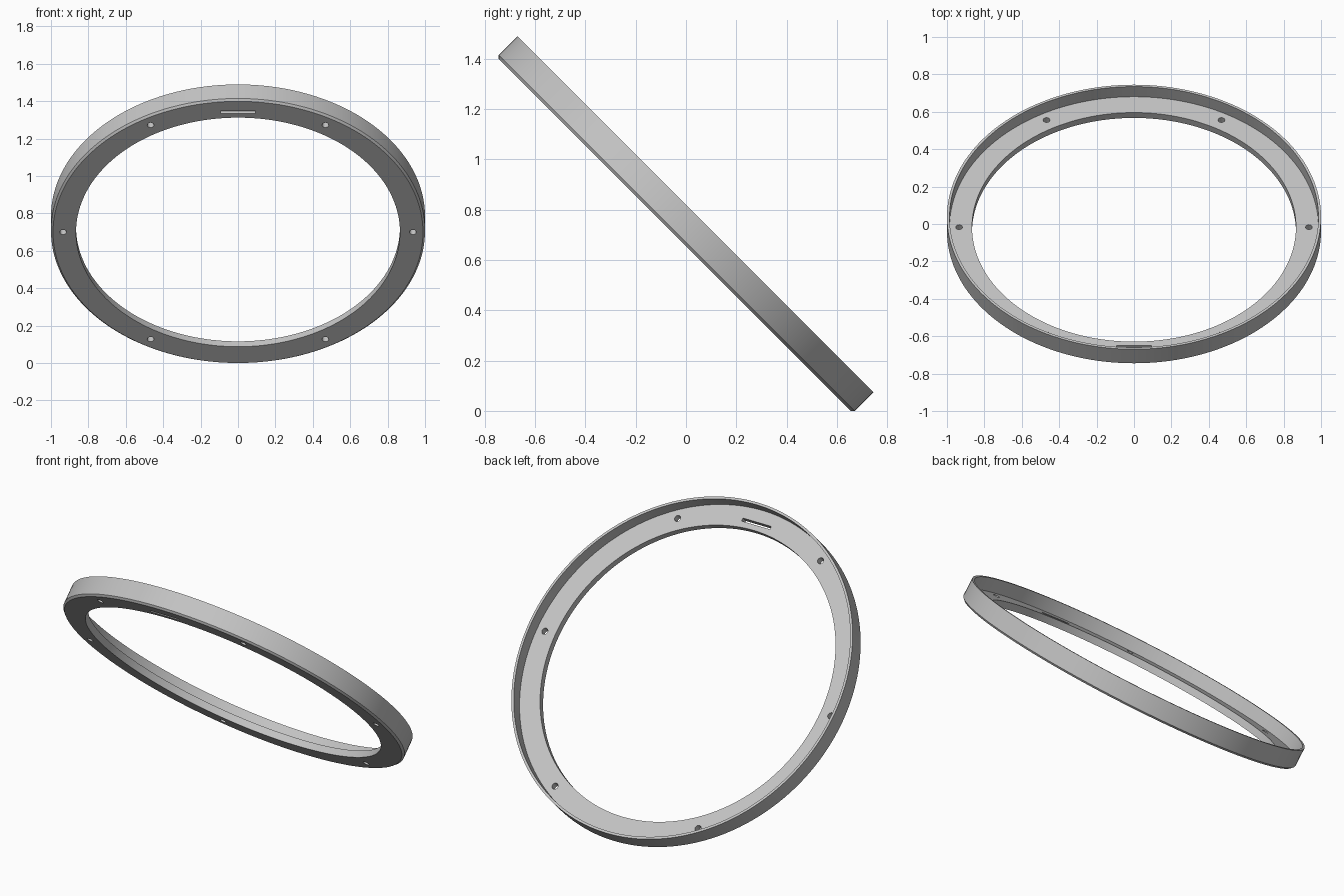
import bpy, bmesh
from math import cos, sin, pi, radians
from mathutils import Matrix, Vector

if "Cube" in bpy.data.objects:
    bpy.data.objects.remove(bpy.data.objects["Cube"], do_unlink=True)

SEGMENTS = 192
HALF = 0.0585        # half the rim height
FLOOR = -0.018       # upper face of the flange
INNER, LIP = 0.866, 0.986
CHAMFER = 0.011
HOLE_CIRCLE, HOLE_RADIUS = 0.935, 0.018
SLOT_RADIUS = 0.906

grey = bpy.data.materials.new("light grey")
grey.use_nodes = True
colour = (0.55, 0.55, 0.55, 1)
grey.diffuse_color = colour
grey.node_tree.nodes["Principled BSDF"].inputs["Base Color"].default_value = colour


def make_object(name, bm):
    bmesh.ops.recalc_face_normals(bm, faces=bm.faces)
    mesh = bpy.data.meshes.new(name)
    bm.to_mesh(mesh)
    bm.free()
    obj = bpy.data.objects.new(name, mesh)
    bpy.context.collection.objects.link(obj)
    mesh.materials.append(grey)
    return obj


# Ring: L-shaped section (flat flange and thin rim) revolved around the axis
section = [(INNER, -HALF), (1 - CHAMFER, -HALF), (1, CHAMFER - HALF),
           (1, HALF), (LIP, HALF), (LIP, FLOOR), (INNER, FLOOR)]
bm = bmesh.new()
rings = []
for i in range(SEGMENTS):
    a = 2 * pi * i / SEGMENTS
    rings.append([bm.verts.new((r * cos(a), r * sin(a), z)) for r, z in section])
for i, ring in enumerate(rings):
    following = rings[(i + 1) % SEGMENTS]
    for j in range(len(section)):
        k = (j + 1) % len(section)
        bm.faces.new((ring[j], following[j], following[k], ring[k]))
ring_obj = make_object("flanged_ring", bm)

# Cutter: six screw holes and one narrow slot
bm = bmesh.new()
for i in range(6):
    a = i * pi / 3
    place = Matrix.Translation((HOLE_CIRCLE * cos(a), HOLE_CIRCLE * sin(a), -0.04))
    bmesh.ops.create_cone(bm, cap_ends=True, segments=24, radius1=HOLE_RADIUS,
                          radius2=HOLE_RADIUS, depth=0.1, matrix=place)
slot = Matrix.Translation((0, -SLOT_RADIUS, -0.04)) @ Matrix.Diagonal((0.185, 0.018, 0.1, 1))
bmesh.ops.create_cube(bm, size=1, matrix=slot)
cutter = make_object("hole_cutter", bm)
cutter.hide_render = True

cut = ring_obj.modifiers.new("holes", "BOOLEAN")
cut.operation = "DIFFERENCE"
cut.solver = "EXACT"
cut.object = cutter
bpy.ops.object.select_all(action="DESELECT")
bpy.context.view_layer.objects.active = ring_obj
ring_obj.select_set(True)
bpy.ops.object.modifier_apply(modifier=cut.name)
bpy.data.objects.remove(cutter, do_unlink=True)

# Smooth walls with crisp edges, then lean the ring back and stand it on the ground
bpy.ops.object.shade_smooth_by_angle(angle=radians(30))
ring_obj.data.transform(Matrix.Rotation(radians(-45), 4, "X"))
points = [v.co for v in ring_obj.data.vertices]
low = min(p.z for p in points)
mid_y = (min(p.y for p in points) + max(p.y for p in points)) / 2
ring_obj.data.transform(Matrix.Translation(Vector((0, -mid_y, -low))))
